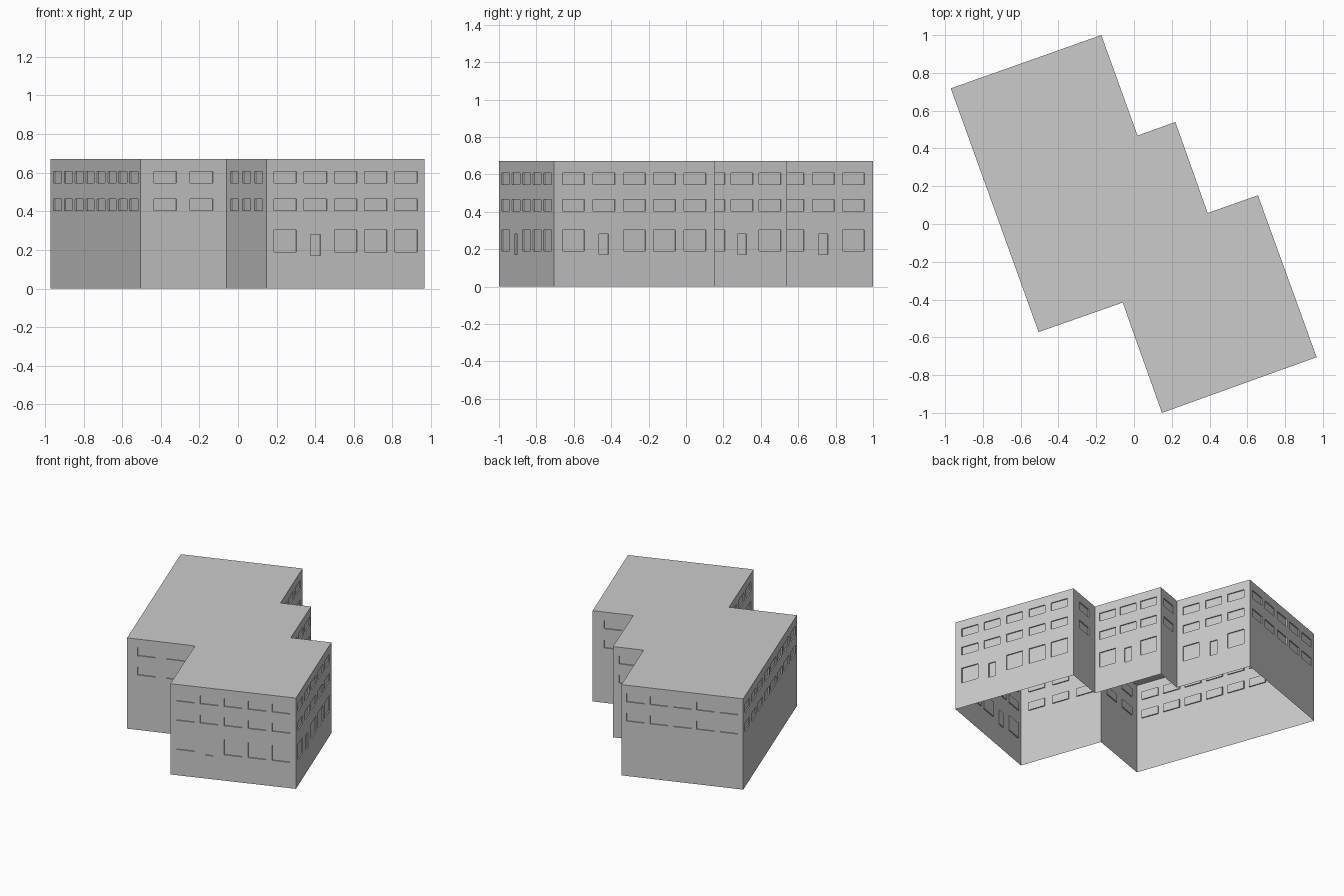
import bpy, bmesh
from mathutils import Vector, Matrix

if "Cube" in bpy.data.objects:
    bpy.data.objects.remove(bpy.data.objects["Cube"])

HEIGHT, DEPTH, WIN_W = 0.67, 0.008, 0.125
UPPER_ROWS = [(0.405, 0.465), (0.547, 0.607)]
# Footprint, counter-clockwise; flag marks walls that have a ground-floor shopfront
CORNERS = [
    (-0.97, 0.718, False), (-0.505, -0.572, False), (-0.06, -0.416, False),
    (0.148, -1.0, True), (0.967, -0.705, True), (0.656, 0.152, False),
    (0.39, 0.058, True), (0.219, 0.54, False), (0.019, 0.468, True),
    (-0.173, 1.0, False),
]


def make_object(name, bm):
    bmesh.ops.recalc_face_normals(bm, faces=bm.faces)
    mesh = bpy.data.meshes.new(name)
    bm.to_mesh(mesh)
    bm.free()
    obj = bpy.data.objects.new(name, mesh)
    bpy.context.collection.objects.link(obj)
    return obj


def add_recess(bm, start, along, centre, width, z0, z1):
    """Box straddling the wall plane, reaching DEPTH inwards."""
    normal = Vector((along.y, -along.x, 0))
    pos = start + along * centre + Vector((0, 0, (z0 + z1) / 2))
    rot = Matrix((along, normal, (0, 0, 1))).transposed().to_4x4()
    size = Matrix.Diagonal((width, 2 * DEPTH, z1 - z0, 1))
    bmesh.ops.create_cube(bm, size=1, matrix=Matrix.Translation(pos) @ rot @ size)


# Solid block of the building
bm = bmesh.new()
base = bm.faces.new([bm.verts.new((x, y, 0)) for x, y, _ in CORNERS])
top = bmesh.ops.extrude_face_region(bm, geom=[base], use_keep_orig=True)
bmesh.ops.translate(bm, vec=(0, 0, HEIGHT),
                    verts=[v for v in top["geom"] if isinstance(v, bmesh.types.BMVert)])
building = make_object("building", bm)

# Evenly spaced windows on every wall, ground windows and a door on shopfronts
bm = bmesh.new()
for i, (x, y, shopfront) in enumerate(CORNERS):
    nx, ny, _ = CORNERS[(i + 1) % len(CORNERS)]
    start = Vector((x, y, 0))
    along = Vector((nx - x, ny - y, 0))
    length = along.length
    along.normalize()
    count = int(length / 0.165)
    gap = (length - count * WIN_W) / (count + 1)
    for k in range(count):
        centre = gap + WIN_W / 2 + k * (WIN_W + gap)
        for z0, z1 in UPPER_ROWS:
            add_recess(bm, start, along, centre, WIN_W, z0, z1)
        # the door takes the second bay from the wall's low corner
        if shopfront:
            door_bay = 1
            if k == door_bay:
                add_recess(bm, start, along, centre, 0.053, 0.172, 0.28)
            else:
                add_recess(bm, start, along, centre, WIN_W, 0.19, 0.303)
cutter = make_object("window_cutter", bm)
cutter.hide_render = True

# Cut the recesses
cut = building.modifiers.new("windows", "BOOLEAN")
cut.operation, cut.solver, cut.object = "DIFFERENCE", "EXACT", cutter
bpy.context.view_layer.objects.active = building
bpy.ops.object.modifier_apply(modifier=cut.name)
bpy.data.objects.remove(cutter)

# Open underside
bm = bmesh.new()
bm.from_mesh(building.data)
floor = [f for f in bm.faces if all(abs(v.co.z) < 1e-4 for v in f.verts)]
bmesh.ops.delete(bm, geom=floor, context="FACES")
bm.to_mesh(building.data)
bm.free()
